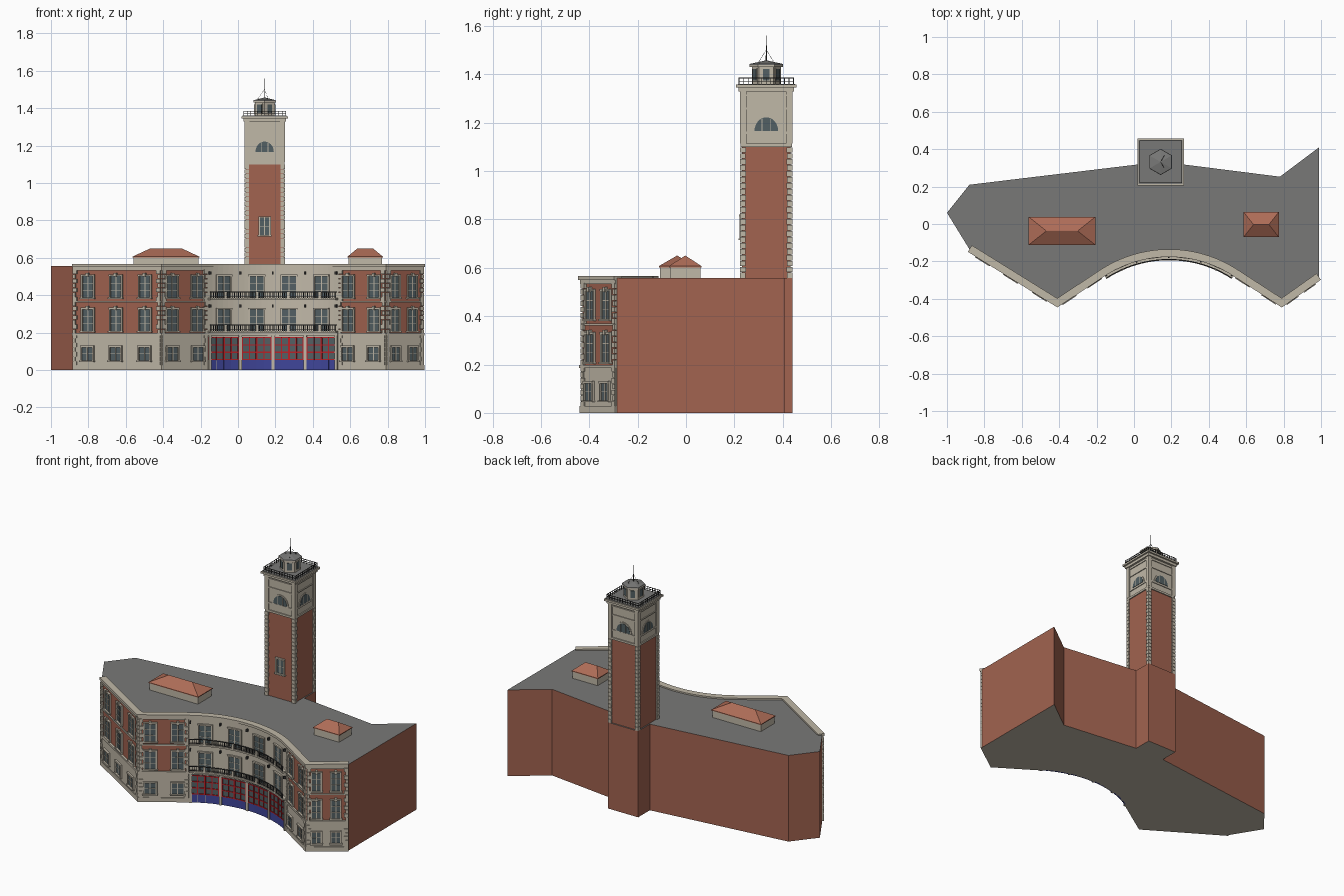
import bpy, bmesh
from math import sin, cos, pi, sqrt, asin
from mathutils import Vector, Matrix

if "Cube" in bpy.data.objects:
    bpy.data.objects.remove(bpy.data.objects["Cube"])


def material(name, rgb):
    m = bpy.data.materials.new(name)
    m.use_nodes = True
    m.diffuse_color = (*rgb, 1)
    m.node_tree.nodes["Principled BSDF"].inputs["Base Color"].default_value = (*rgb, 1)
    return m


BRICK = material("brick", (0.36, 0.125, 0.08))
STONE = material("stone", (0.53, 0.48, 0.39))
ROOF = material("grey roof", (0.19, 0.19, 0.185))
TILE = material("roof tile", (0.42, 0.15, 0.095))
GLASS = material("window glass", (0.085, 0.115, 0.125))
METAL = material("dark metal", (0.04, 0.04, 0.04))
RED = material("door red", (0.5, 0.015, 0.02))
BLUE = material("door blue", (0.05, 0.06, 0.32))

parts = {}


def part(name, mat):
    return parts.setdefault(name, (bmesh.new(), mat))[0]


def loft(bm, loops):
    """Skin a row of equal closed loops and cap both ends."""
    rings = [[bm.verts.new(p) for p in loop] for loop in loops]
    n = len(rings[0])
    for a, b in zip(rings, rings[1:]):
        for i in range(n):
            bm.faces.new((a[i], a[(i + 1) % n], b[(i + 1) % n], b[i]))
    bm.faces.new(rings[0][::-1])
    bm.faces.new(rings[-1])


def frame(origin, along, out):
    """Local axes: along the wall, outward, up."""
    m = Matrix.Identity(4)
    for i, v in enumerate((along, out, Vector((0, 0, 1)), origin)):
        m.col[i][:3] = v
    return m


def prism(name, mat, f, pts, d0, d1):
    loft(part(name, mat), [[f @ Vector((a, d, z)) for a, z in pts] for d in (d0, d1)])


def block(name, mat, f, a0, a1, d0, d1, z0, z1):
    prism(name, mat, f, [(a0, z0), (a1, z0), (a1, z1), (a0, z1)], d0, d1)


# Facade line: straight wings either side of a concave arc
N, CX, X0, X1 = 24, 0.1875, -0.165, 0.54
HALF, SAG, YMID = (X1 - X0) / 2, 0.105, -0.16
R = (HALF ** 2 + SAG ** 2) / (2 * SAG)
A = asin(HALF / R)
arc = [(CX + R * sin(t), YMID - R + R * cos(t)) for t in (-A + 2 * A * i / N for i in range(N + 1))]
line = [Vector((x, y, 0)) for x, y in
        [(-0.88, -0.135), (-0.41, -0.427)] + arc + [(0.79, -0.427), (0.99, -0.285)]]
LEFT, ARC0, ARC1, RIGHT = 0, 2, 2 + N, 4 + N


def wall_at(x):
    for p, q in zip(line, line[1:]):
        if p.x <= x <= q.x:
            u = (q - p).normalized()
            return frame(p.lerp(q, (x - p.x) / (q.x - p.x)), u, Vector((u.y, -u.x, 0)))


def offset(i, d):
    us = [(line[j + 1] - line[j]).normalized() for j in (i - 1, i) if 0 <= j < len(line) - 1]
    ns = [Vector((u.y, -u.x, 0)) for u in us]
    m = sum(ns, Vector()).normalized()
    return line[i] + m * (d / m.dot(ns[0]))


def band(name, mat, i0, i1, d0, d1, z0, z1):
    loft(part(name, mat), [[offset(i, d) + Vector((0, 0, z)) for d, z in
                            ((d0, z0), (d1, z0), (d1, z1), (d0, z1))] for i in range(i0, i1 + 1)])


# Main block with tower foot
TX, TY, TH = 0.1425, 0.332, 0.108
back = [(0.99, 0.41), (0.78, 0.253), (TX + TH, 0.32), (TX + TH, TY + TH),
        (TX - TH, TY + TH), (TX - TH, 0.32), (-0.88, 0.21), (-1, 0.06)]
outline = [(p.x, p.y) for p in line] + back
loft(part("main_block", BRICK), [[(x, y, z) for x, y in outline] for z in (0, 0.557)])

# Stone facing, courses and cornice
for i0, i1 in ((LEFT, ARC0), (ARC1, RIGHT)):
    band("ground_floor_facing", STONE, i0, i1, -0.004, 0.006, 0, 0.185)
    band("plinth", STONE, i0, i1, -0.004, 0.011, 0, 0.028)
    band("floor_course", STONE, i0, i1, -0.004, 0.012, 0.185, 0.197)
    band("string_course", STONE, i0, i1, -0.004, 0.007, 0.362, 0.37)
band("curved_facing", STONE, ARC0, ARC1, -0.004, 0.006, 0, 0.55)
band("curved_course", STONE, ARC0, ARC1, -0.004, 0.014, 0.184, 0.2)
band("cornice_lower", STONE, LEFT, RIGHT, -0.004, 0.009, 0.532, 0.552)
band("cornice", STONE, LEFT, RIGHT, -0.025, 0.016, 0.55, 0.566)


def window(f, w, z0, z1, base=0.0, rows=2):
    t = 0.009
    block("window_panes", GLASS, f, -w, w, base - 0.004, base + 0.003, z0, z1)
    for s in (-1, 1):
        a, b = sorted((s * w, s * (w + t)))
        block("window_surrounds", STONE, f, a, b, base - 0.004, base + 0.01, z0, z1)
    block("window_lintels", STONE, f, -w - t, w + t, base - 0.004, base + 0.012, z1, z1 + t)
    block("window_sills", STONE, f, -w - 0.013, w + 0.013, base - 0.004, base + 0.015, z0 - 0.008, z0)
    block("window_bars", STONE, f, -0.003, 0.003, base, base + 0.006, z0, z1)
    for r in range(1, rows):
        z = z0 + (z1 - z0) * r / rows
        block("window_bars", STONE, f, -w, w, base, base + 0.005, z - 0.0015, z + 0.0015)


# Wing windows on three floors
wings = [(-0.80, 0.033), (-0.65, 0.033), (-0.495, 0.033), (-0.355, 0.033), (-0.22, 0.033),
         (0.59, 0.033), (0.73, 0.033), (0.837, 0.025), (0.93, 0.025)]
for x, w in wings:
    f = wall_at(x)
    window(f, w, 0.052, 0.122, 0.006)
    for z in (0.21, 0.388):
        window(f, w, z, z + 0.115, 0, 3)
        block("keystones", STONE, f, -0.007, 0.007, 0, 0.016, z + 0.112, z + 0.132)

# Corner quoins
corners = [(-0.879, 1), (-0.411, -1), (-0.409, 1), (-0.166, -1), (0.541, 1),
           (0.789, -1), (0.791, 1), (0.989, -1)]
for x, s in corners:
    f = wall_at(x)
    for k in range(22):
        w = 0.024 if k % 2 else 0.016
        z = k * 0.0245
        block("corner_quoins", STONE, f, min(0, s * w), max(0, s * w), -0.004, 0.011, z, z + 0.022)

# Curved centre: doors, windows, lamps
BAYS = [-0.08, 0.098, 0.274, 0.45]
for x in BAYS:
    step = 0.04
    for k in range(4):
        f = wall_at(x + (k - 1.5) * step)
        h = step / 2 + 0.001
        block("door_panels", BLUE, f, -h, h, 0, 0.010, 0, 0.055)
        block("door_glass", GLASS, f, -h, h, 0, 0.009, 0.055, 0.178)
        for z in (0.056, 0.095, 0.135, 0.174):
            block("door_rails", RED, f, -h, h, 0, 0.013, z - 0.003, z + 0.003)
    for k in range(5):
        t = 0.0045 if k in (0, 2, 4) else 0.0025
        block("door_stiles", RED, wall_at(x + (k - 2) * step), -t, t, 0, 0.014, 0.055, 0.178)
    for z in (0.21, 0.388):
        window(wall_at(x), 0.037, z, z + 0.113, 0.006, 3)
for x in (X0 + 0.008, 0.009, 0.186, 0.362, X1 - 0.008):
    f = wall_at(x)
    block("door_piers", STONE, f, -0.008, 0.008, 0, 0.018, 0, 0.186)
    for z in (0.335, 0.512):
        block("wall_lamps", METAL, f, -0.004, 0.004, 0.004, 0.022, z, z + 0.016)

# Balconies following the curve
for z in (0.2, 0.376):
    band("balcony_slabs", STONE, ARC0, ARC1, 0, 0.034, z, z + 0.01)
    band("balcony_rails", METAL, ARC0, ARC1, 0.027, 0.032, z + 0.039, z + 0.043)
    band("balcony_rails", METAL, ARC0, ARC1, 0.028, 0.031, z + 0.014, z + 0.017)
    for k in range(60):
        f = wall_at(X0 + 0.006 + k * (X1 - X0 - 0.012) / 59)
        block("balcony_balusters", METAL, f, -0.0018, 0.0018, 0.028, 0.031, z + 0.01, z + 0.04)
    for x in BAYS:
        block("balcony_posts", STONE, wall_at(x), -0.007, 0.007, 0.026, 0.035, z + 0.008, z + 0.042)


def rect(cx, cy, hx, hy, z):
    return [(cx + a * hx, cy + b * hy, z) for a, b in ((-1, -1), (1, -1), (1, 1), (-1, 1))]


# Hipped roof houses
for side, cx, cy, hx, hy, ridge in (("right", -0.385, -0.037, 0.178, 0.075, 0.085),
                                    ("left", 0.68, -0.003, 0.094, 0.067, 0.042)):
    loft(part(side + "_roof_house", STONE),
         [rect(cx, cy, hx - 0.005, hy - 0.005, z) for z in (0.555, 0.605)])
    loft(part(side + "_hipped_roof", TILE),
         [rect(cx, cy, hx, hy, 0.602), rect(cx, cy, hx, hy, 0.607), rect(cx, cy, ridge, 0.001, 0.65)])


def square(name, mat, h, z0, z1):
    loft(part(name, mat), [rect(TX, TY, h, h, z) for z in (z0, z1)])


def disc(r, z, n=6):
    return [(TX + r * sin(2 * pi * k / n), TY + r * cos(2 * pi * k / n), z) for k in range(n)]


# Tower shaft, belfry and platform
square("tower_shaft", BRICK, 0.1, 0.5, 1.1)
square("belfry", STONE, 0.1, 1.1, 1.345)
square("belfry_course", STONE, 0.107, 1.1, 1.113)
square("belfry_ledge", STONE, 0.105, 1.153, 1.164)
square("tower_cornice_lower", STONE, 0.114, 1.328, 1.345)
square("tower_cornice", STONE, 0.125, 1.345, 1.357)
square("platform", ROOF, 0.118, 1.35, 1.36)

centre = Vector((TX, TY, 0))
for k in range(4):
    turn = Matrix.Rotation(k * pi / 2, 3, 'Z')
    f = frame(centre, turn @ Vector((1, 0, 0)), turn @ Vector((0, -1, 0)))
    # Quoins and pilasters
    for s in (-1, 1):
        for j in range(22):
            a, b = sorted((s * TH, s * (0.084 if j % 2 else 0.09)))
            z = 0.557 + j * 0.0247
            block("tower_quoins", STONE, f, a, b, 0.085, TH, z, z + 0.0225)
        a, b = sorted((s * TH, s * 0.082))
        block("belfry_pilasters", STONE, f, a, b, 0.085, TH, 1.113, 1.33)
    # Half-round window
    curve = [(cos(pi * i / 12), sin(pi * i / 12)) for i in range(13)]
    prism("arch_surrounds", STONE, f, [(0.058 * c, 1.164 + 0.066 * s) for c, s in curve], 0.095, 0.104)
    prism("arch_panes", GLASS, f, [(0.049 * c, 1.166 + 0.056 * s) for c, s in curve], 0.1, 0.106)
    for a in (-0.018, 0.018):
        block("arch_bars", STONE, f, a - 0.0015, a + 0.0015, 0.1, 0.108, 1.166, 1.216)
    for z in (1.255, 1.31):
        block("belfry_mouldings", STONE, f, -0.082, 0.082, 0.095, 0.105, z, z + 0.007)
    # Platform railing
    for z in (1.37, 1.383):
        block("platform_rails", METAL, f, -0.114, 0.114, 0.111, 0.114, z, z + 0.003)
    for j in range(13):
        a = -0.1125 + j * 0.01875
        block("platform_balusters", METAL, f, a - 0.0015, a + 0.0015, 0.111, 0.114, 1.357, 1.386)
    if k == 0:
        window(f, 0.024, 0.722, 0.812, 0.1)

# Lantern and mast
loft(part("lantern", STONE), [disc(0.06, 1.358), disc(0.06, 1.432)])
loft(part("lantern_eaves", STONE), [disc(0.069, 1.43), disc(0.069, 1.44)])
loft(part("lantern_roof", ROOF), [disc(0.07, 1.439), disc(0.068, 1.443), disc(0.004, 1.457)])
for k in range(6):
    turn = Matrix.Rotation(k * pi / 3, 3, 'Z')
    f = frame(centre, turn @ Vector((0, 1, 0)), turn @ Vector((1, 0, 0)))
    face = 0.06 * sqrt(3) / 2
    block("lantern_frames", STONE, f, -0.019, 0.019, face - 0.004, face + 0.003, 1.372, 1.425)
    block("lantern_panes", GLASS, f, -0.014, 0.014, face, face + 0.005, 1.375, 1.421)
    if k % 2:
        prism("mast_stays", METAL, f, [(-0.0008, 1.45), (0.0008, 1.45), (0.0008, 1.452), (-0.0008, 1.452)], 0.03, 0.032)
        loft(part("mast_stays", METAL), [[f @ Vector((a, d + e, z)) for a, e in ((-0.0008, 0), (0.0008, 0), (0, 0.0015))]
                                         for d, z in ((0.038, 1.448), (0, 1.5))])
loft(part("mast", METAL), [disc(0.0025, 1.45), disc(0.0015, 1.56)])

# Turn the collected parts into objects
for name, (bm, mat) in parts.items():
    bmesh.ops.recalc_face_normals(bm, faces=bm.faces[:])
    mesh = bpy.data.meshes.new(name)
    mesh.materials.append(mat)
    if name == "main_block":
        mesh.materials.append(ROOF)
        mesh.materials.append(STONE)
        for face in bm.faces:
            face.normal_update()
            face.material_index = 1 if face.normal.z > 0.5 else 2 if face.normal.z < -0.5 else 0
    bm.to_mesh(mesh)
    bm.free()
    bpy.context.collection.objects.link(bpy.data.objects.new(name, mesh))
